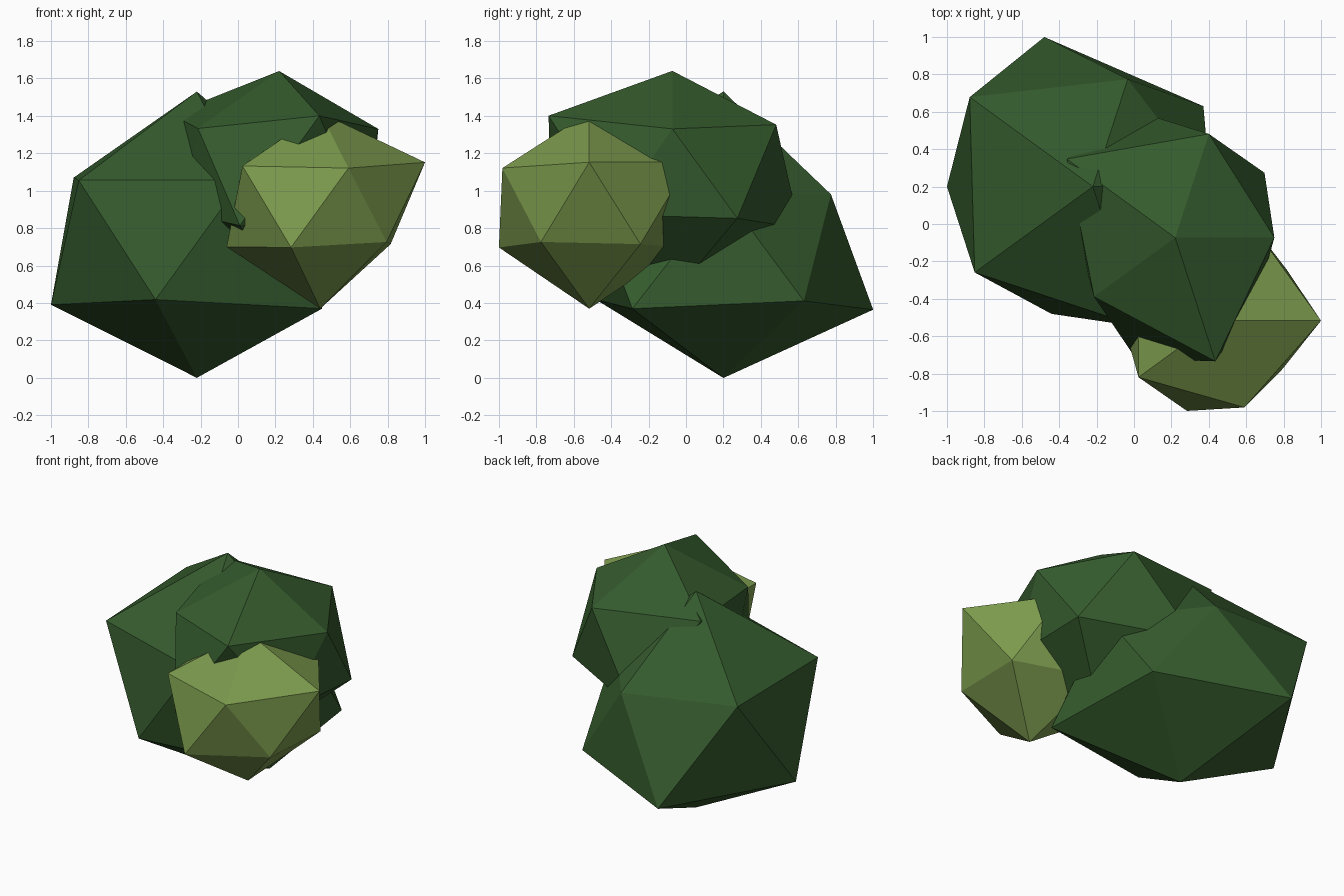
import bpy, bmesh
from mathutils import Vector

if "Cube" in bpy.data.objects:
    bpy.data.objects.remove(bpy.data.objects["Cube"])


def material(name, rgb):
    m = bpy.data.materials.new(name)
    m.diffuse_color = (*rgb, 1.0)
    m.use_nodes = True
    m.node_tree.nodes["Principled BSDF"].inputs["Base Color"].default_value = m.diffuse_color
    return m


dark = material("dark leaf green", (0.036, 0.107, 0.027))
light = material("light leaf green", (0.198, 0.320, 0.074))

SQUASH = 0.853  # every clump is a little flattened


def clump(name, centre, radii, mat):
    """Icosahedron with one radius per corner (bottom, lower ring, upper ring, top)."""
    bm = bmesh.new()
    bmesh.ops.create_icosphere(bm, subdivisions=1, radius=1.0)
    bm.verts.ensure_lookup_table()
    for v, r in zip(bm.verts, radii):
        d = v.co.normalized() * r
        v.co = Vector((d.x, d.y, d.z * SQUASH)) + Vector(centre)
    for f in bm.faces:
        f.smooth = False
    me = bpy.data.meshes.new(name)
    bm.to_mesh(me)
    bm.free()
    me.materials.append(mat)
    ob = bpy.data.objects.new(name, me)
    bpy.context.collection.objects.link(ob)
    return ob


# large leaf mass at the back left
clump("large_foliage", (-0.22, 0.20, 0.723),
      [0.848, 0.926, 0.80, 0.872, 0.94, 0.817,
       0.88, 0.873, 0.91, 0.675, 0.70, 0.946], dark)

# upper leaf mass
clump("upper_foliage", (0.22, -0.073, 1.104),
      [0.78, 0.61, 0.76, 0.58, 0.80, 0.66,
       0.777, 0.60, 0.80, 0.652, 0.593, 0.628], dark)

# small light leaf mass at the front right
clump("small_light_foliage", (0.44, -0.517, 0.913),
      [0.637, 0.49, 0.567, 0.56, 0.57, 0.52,
       0.545, 0.575, 0.58, 0.63, 0.626, 0.592], light)
